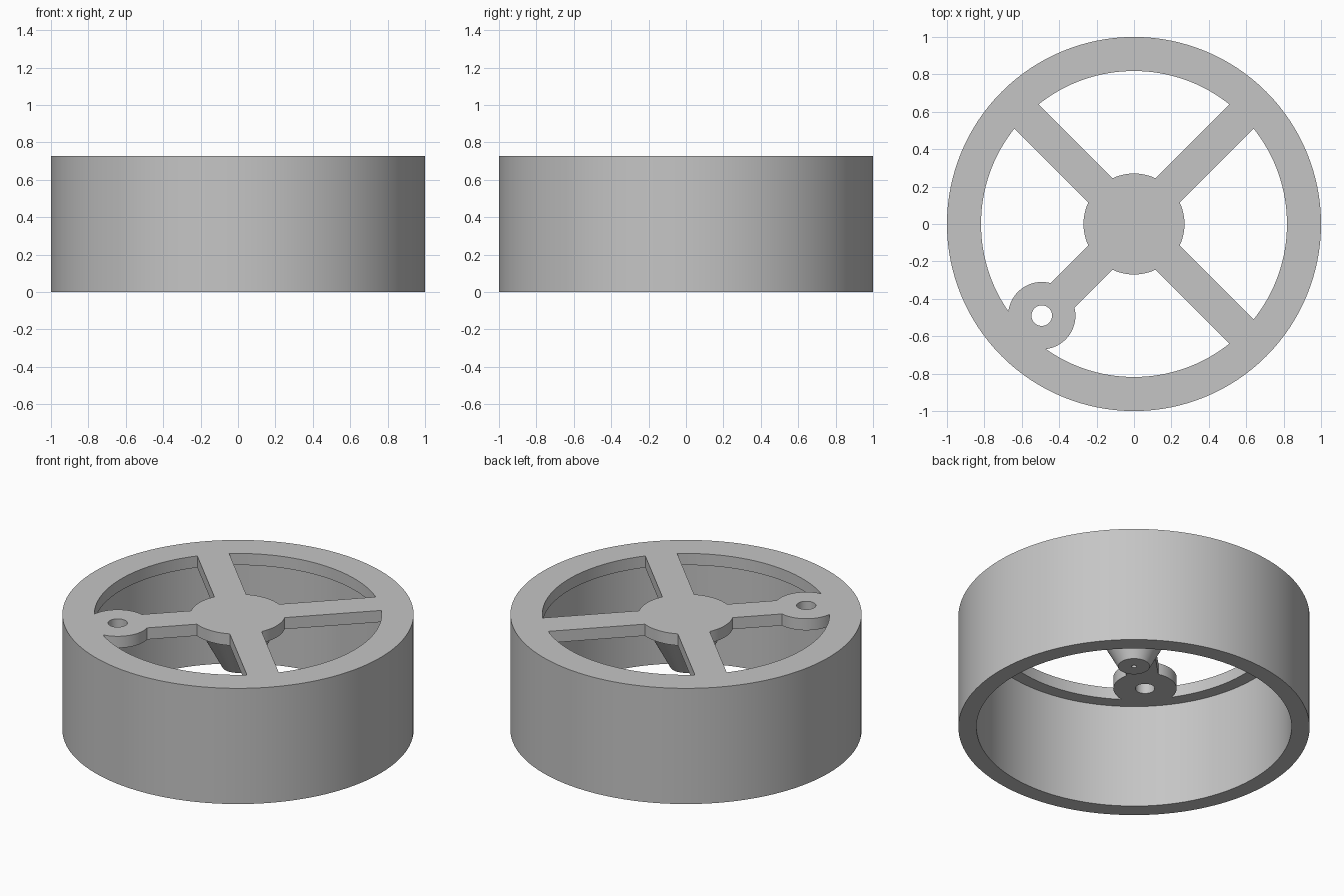
import bpy
import bmesh
from math import sin, cos, asin, atan2, pi
from mathutils import Vector
from mathutils.geometry import intersect_line_sphere_2d

old = bpy.data.objects.get("Cube")
if old:
    bpy.data.objects.remove(old, do_unlink=True)

HEIGHT = 0.727
UNDER = HEIGHT - 0.073   # underside of the spoked face
RIM, HUB = 0.818, 0.27   # window outer and inner radii
HALF_SPOKE = 0.092
PAD = Vector((-0.493, -0.49))
PAD_RADIUS, PAD_HOLE = 0.18, 0.055
SEGMENTS = 128

grey = bpy.data.materials.new("light grey")
grey.use_nodes = True
colour = (0.56, 0.56, 0.56, 1)
grey.diffuse_color = colour
grey.node_tree.nodes["Principled BSDF"].inputs["Base Color"].default_value = colour


def polar(radius, angle):
    return Vector((radius * cos(angle), radius * sin(angle)))


def circle(radius, steps=SEGMENTS):
    return [polar(radius, 2 * pi * i / steps) for i in range(steps)]


def outside_pad(p):
    return (p - PAD).length > PAD_RADIUS


def pad_arc(start, end, steps=24):
    """Points along the pad edge, the short way round."""
    a = atan2(start.y - PAD.y, start.x - PAD.x)
    b = atan2(end.y - PAD.y, end.x - PAD.x)
    turn = (b - a + pi) % (2 * pi) - pi
    return [PAD + polar(PAD_RADIUS, a + turn * i / steps) for i in range(steps + 1)]


def window(middle):
    """Outline between two spokes, with the round pad left standing."""
    def arc(radius, steps):
        half = pi / 4 - asin(HALF_SPOKE / radius)
        return [polar(radius, middle - half + 2 * half * i / steps)
                for i in range(steps + 1)]

    loop = arc(HUB, 16)[::-1] + arc(RIM, 32)
    outline, entry = [], None
    for p, q in zip(loop, loop[1:] + loop[:1]):
        if outside_pad(p):
            outline.append(p)
        if outside_pad(p) != outside_pad(q):
            hits = intersect_line_sphere_2d(p, q, PAD, PAD_RADIUS)
            hit = next(h for h in hits if h is not None)
            if outside_pad(p):
                entry = hit
            else:
                outline += pad_arc(entry, hit)
    return outline


bm = bmesh.new()


def ring(outline, z):
    return [bm.verts.new((p.x, p.y, z)) for p in outline]


def pairs(loop):
    return list(zip(loop, loop[1:] + loop[:1]))


def wall(*rings):
    """Join neighbouring rings with quads."""
    for low, high in zip(rings, rings[1:]):
        for (a, b), (c, d) in zip(pairs(low), pairs(high)):
            bm.faces.new((a, b, d, c))


def flat_fill(rings):
    """Fill a flat region whose inner rings are holes."""
    edges = [bm.edges.get(pair) for loop in rings for pair in pairs(loop)]
    bmesh.ops.triangle_fill(bm, edges=edges, use_beauty=True, normal=(0, 0, 1))


# Rim wall
rim_top = ring(circle(1), HEIGHT)
rim_inside = ring(circle(0.897), UNDER)
wall(rim_top, ring(circle(1), 0), ring(circle(0.897), 0), rim_inside)

# Tapered hub with a small blind hole
hub = [ring(circle(r), z) for r, z in
       ((0.225, UNDER), (0.09, 0.4), (0.014, 0.4), (0.014, 0.6))]
wall(*hub)
bm.faces.new(hub[-1])

# Four windows and the pad hole
outlines = [window(k * pi / 2) for k in range(4)]
outlines.append([PAD + p for p in circle(PAD_HOLE, 48)])
upper = [ring(outline, HEIGHT) for outline in outlines]
lower = [ring(outline, UNDER) for outline in outlines]
for high, low in zip(upper, lower):
    wall(high, low)

# Spoked face, top and underside
flat_fill([rim_top] + upper)
flat_fill([rim_inside, hub[0]] + lower)

bmesh.ops.recalc_face_normals(bm, faces=bm.faces)
mesh = bpy.data.meshes.new("spoked_drum")
bm.to_mesh(mesh)
bm.free()
mesh.materials.append(grey)
drum = bpy.data.objects.new("spoked_drum", mesh)
bpy.context.collection.objects.link(drum)

bpy.ops.object.select_all(action="DESELECT")
drum.select_set(True)
bpy.context.view_layer.objects.active = drum
bpy.ops.object.shade_smooth_by_angle(angle=pi / 6)
